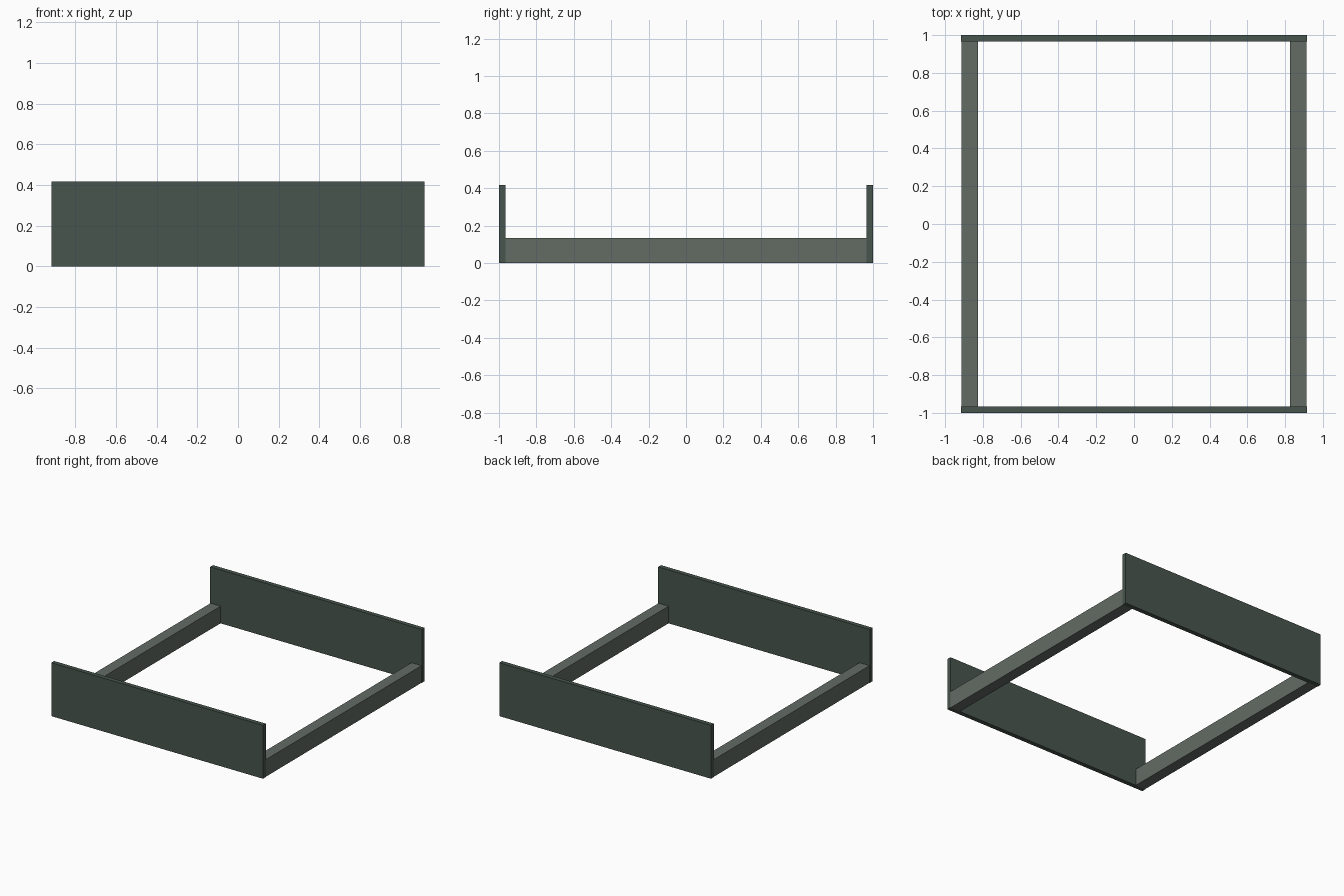
import bpy

if "Cube" in bpy.data.objects:
    bpy.data.objects.remove(bpy.data.objects["Cube"])

def material(name, color):
    m = bpy.data.materials.new(name)
    m.diffuse_color = color
    m.use_nodes = True
    m.node_tree.nodes["Principled BSDF"].inputs["Base Color"].default_value = m.diffuse_color
    return m

dark = material("dark_green_grey", (0.065, 0.09, 0.075, 1))
light = material("light_green_grey", (0.125, 0.15, 0.13, 1))

def box(name, lo, hi, mat):
    bpy.ops.mesh.primitive_cube_add(size=1, location=[(a + b) / 2 for a, b in zip(lo, hi)])
    o = bpy.context.object
    o.name = name
    o.scale = [b - a for a, b in zip(lo, hi)]
    bpy.ops.object.transform_apply(location=False, rotation=False, scale=True)
    o.data.materials.append(mat)

# Tall end panels at front and back
box("front_panel", (-0.917, -1, 0), (0.917, -0.965, 0.418), dark)
box("back_panel", (-0.917, 0.965, 0), (0.917, 1, 0.418), dark)

# Low side rails running between the panels
box("left_rail", (-0.914, -0.965, 0), (-0.827, 0.965, 0.134), light)
box("right_rail", (0.827, -0.965, 0), (0.914, 0.965, 0.134), light)
